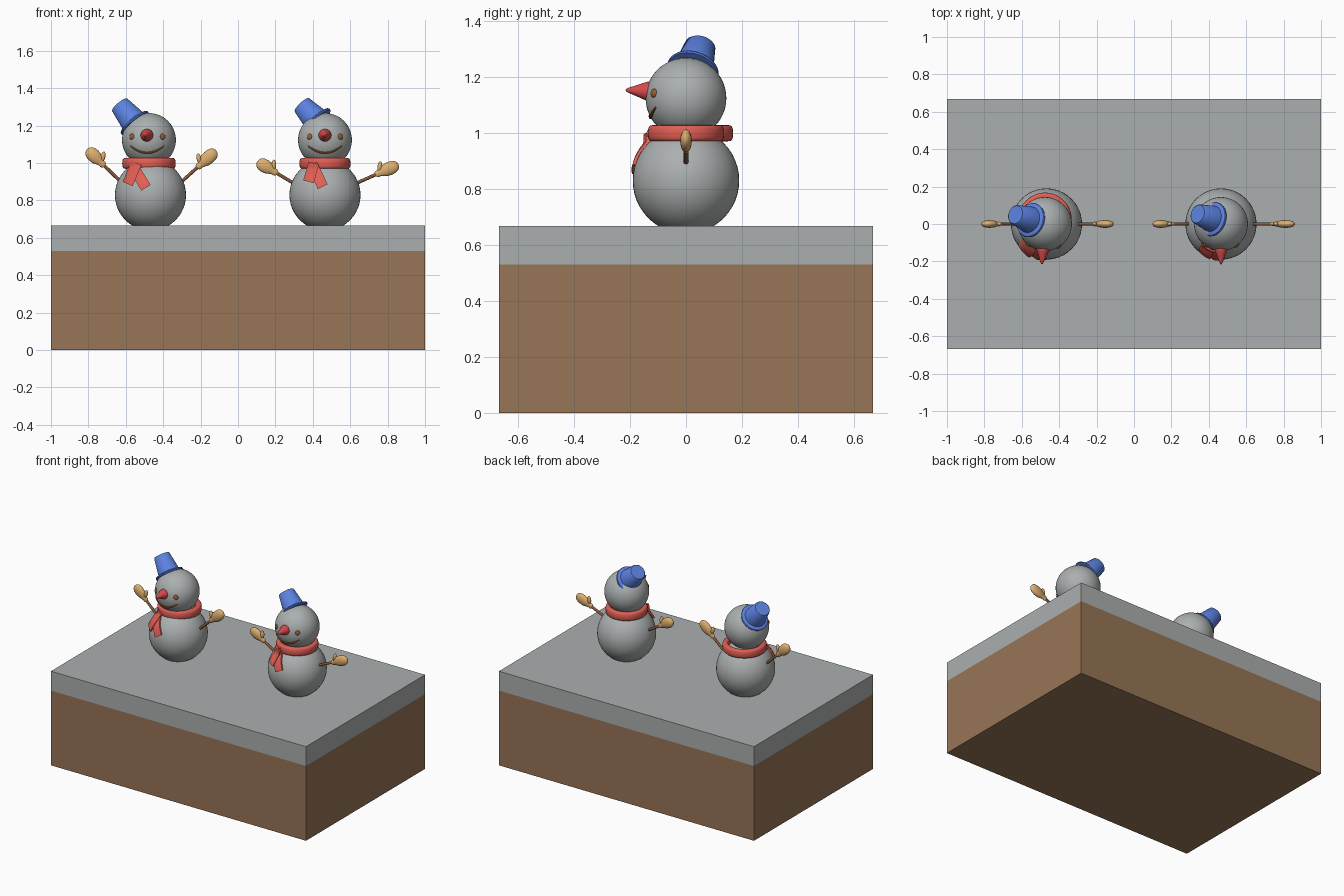
import bpy, bmesh, math
from mathutils import Vector, Matrix

if "Cube" in bpy.data.objects:
    bpy.data.objects.remove(bpy.data.objects["Cube"])


def material(name, rgb):
    m = bpy.data.materials.new(name)
    m.diffuse_color = (*rgb, 1)
    m.use_nodes = True
    m.node_tree.nodes["Principled BSDF"].inputs["Base Color"].default_value = m.diffuse_color
    return m


SNOW = material("snow", (0.41, 0.43, 0.43))
EARTH = material("earth_brown", (0.31, 0.178, 0.093))
BLUE = material("hat_blue", (0.107, 0.223, 0.75))
RED = material("scarf_red", (0.75, 0.114, 0.091))
CARROT = material("nose_red", (0.68, 0.07, 0.07))
TAN = material("mitten_tan", (0.73, 0.43, 0.162))
TWIG = material("twig_brown", (0.24, 0.102, 0.048))
FACE = material("face_brown", (0.3, 0.114, 0.038))


def add(name, bm, mat, smooth=40):
    bmesh.ops.recalc_face_normals(bm, faces=bm.faces)
    me = bpy.data.meshes.new(name)
    bm.to_mesh(me)
    bm.free()
    me.materials.append(mat)
    if smooth:
        me.shade_smooth()
        me.set_sharp_from_angle(angle=math.radians(smooth))
    ob = bpy.data.objects.new(name, me)
    bpy.context.collection.objects.link(ob)
    return ob


def along(pos, direction):
    # frame with local Z along direction and local Y towards world up
    return Matrix.Translation(pos) @ Vector(direction).to_track_quat('Z', 'Y').to_matrix().to_4x4()


def ball(name, pos, r, mat, scale=(1, 1, 1), direction=(0, 0, 1), segs=48):
    bm = bmesh.new()
    bmesh.ops.create_uvsphere(bm, u_segments=segs, v_segments=segs // 2, radius=r,
                              matrix=along(pos, direction) @ Matrix.Diagonal((*scale, 1)))
    return add(name, bm, mat)


def lathe(name, profile, frame, mat, closed=False, squash=1.0, segs=40):
    # revolve (radius, height) points round the frame's Z axis
    bm = bmesh.new()
    rings = []
    for r, h in profile:
        rings.append([bm.verts.new(frame @ Vector((squash * r * math.cos(a), r * math.sin(a), h)))
                      for a in (2 * math.pi * i / segs for i in range(segs))])
    pairs = list(zip(rings, rings[1:])) + ([(rings[-1], rings[0])] if closed else [])
    for a, b in pairs:
        for i in range(segs):
            j = (i + 1) % segs
            bm.faces.new((a[i], a[j], b[j], b[i]))
    if not closed:
        bm.faces.new(rings[0])
        bm.faces.new(rings[-1])
    return add(name, bm, mat)


# ground block: earth below, snow layer above
bm = bmesh.new()
bmesh.ops.create_cube(bm, size=1, matrix=Matrix.Translation((0, 0, 0.3335)) @ Matrix.Diagonal((2, 1.334, 0.667, 1)))
bmesh.ops.bisect_plane(bm, geom=bm.verts[:] + bm.edges[:] + bm.faces[:], plane_co=(0, 0, 0.53), plane_no=(0, 0, 1))
base = add("ground_block", bm, EARTH, smooth=0)
base.data.materials.append(SNOW)
for p in base.data.polygons:
    p.material_index = 1 if p.center.z > 0.53 else 0


def scarf_tail(name, body, ring, start, end, lift):
    # strip hanging from the scarf ring and lying on the body
    a, b = Vector(start), Vector(end)
    side = Vector((-(b - a).y, (b - a).x)).normalized() * 0.029
    rows, cols = 10, 5
    bm = bmesh.new()
    layers = []
    for depth in (0.0, 0.02):
        grid = []
        for i in range(rows):
            line = []
            for j in range(cols):
                p = a.lerp(b, i / (rows - 1)) + side * (2 * j / (cols - 1) - 1)
                dz = p.y - (body.z)
                y = -math.sqrt(max(0.196 ** 2 - p.x ** 2 - dz ** 2, 0))
                y = min(y, ring.y - math.sqrt(max(0.142 ** 2 - p.x ** 2, 0)))
                line.append(bm.verts.new((body.x + p.x, y - lift + depth, p.y)))
            grid.append(line)
        layers.append(grid)
    for g in layers:
        for i in range(rows - 1):
            for j in range(cols - 1):
                bm.faces.new((g[i][j], g[i][j + 1], g[i + 1][j + 1], g[i + 1][j]))
    f, k = layers
    rim = [(i, 0) for i in range(rows)] + [(rows - 1, j) for j in range(1, cols)]
    rim += [(i, cols - 1) for i in range(rows - 2, -1, -1)] + [(0, j) for j in range(cols - 2, 0, -1)]
    for (i, j), (m, n) in zip(rim, rim[1:] + rim[:1]):
        bm.faces.new((f[i][j], f[m][n], k[m][n], k[i][j]))
    add(name, bm, RED)


def arm(tag, body, start, angle, sign, stick, reach):
    d = Vector((sign * math.cos(angle), 0, math.sin(angle)))
    s = Vector((body.x + sign * start[0], 0, start[1]))
    lathe(tag + "_arm", [(0.009, -0.04), (0.009, stick + 0.03)], along(s, d), TWIG, segs=12)
    # mitten with narrow cuff and upward thumb
    fr = along(s + d * stick, d)
    L = reach - stick
    prof = [(0.014, 0), (0.019, 0.01), (0.018, 0.02), (0.024, 0.036), (0.033, 0.055), (0.036, 0.08 * L / 0.13),
            (0.034, 0.1 * L / 0.13), (0.027, 0.117 * L / 0.13), (0.015, 0.127 * L / 0.13), (0.003, L)]
    lathe(tag + "_mitten", prof, fr, TAN, squash=0.58, segs=24)
    t0, t1 = Vector((0, 0.008, 0.025)), Vector((0, 0.052, 0.052))
    axis = fr.to_3x3() @ (t1 - t0)
    ball(tag + "_thumb", fr @ ((t0 + t1) / 2), 0.028, TAN, (0.45, 0.45, 1), axis, segs=20)


def snowman(tag, x, head_x, turn, brim, top, ring, ring_r, tails, arms):
    body = Vector((x, 0, 0.829))
    head = Vector((head_x, 0, 1.123))
    ball(tag + "_body", body, 0.19, SNOW)
    ball(tag + "_head", head, 0.144, SNOW)
    face = Matrix.Translation(head) @ Matrix.Rotation(turn, 4, 'Z')

    # eyes, nose and smile
    for s in (-1, 1):
        n = Vector((s * 0.083, -0.115, 0.018))
        ball(tag + "_eye", face @ n, 0.016, FACE, (1, 1, 0.5), face.to_3x3() @ n, segs=20)
    lathe(tag + "_nose", [(0.022, 0.115), (0.032, 0.128), (0.034, 0.138), (0.030, 0.15), (0.019, 0.178),
                          (0.010, 0.203), (0.005, 0.213), (0.001, 0.216)],
          along(face @ Vector((0, 0, 0.018)), face.to_3x3() @ Vector((0, -1, 0.05))), CARROT, segs=28)
    bm = bmesh.new()
    loops = []
    for i in range(25):
        t = i / 12 - 1
        px, pz = 0.09 * t, -0.069 + 0.037 * t * t
        c = Vector((px, -math.sqrt(0.144 ** 2 - px * px - pz * pz), pz))
        out = c.normalized()
        tan = Vector((1, 0.78 * t, 0.82 * t)).normalized()
        up = out.cross(tan).normalized()
        r = 0.0065 * (1 - 0.5 * t ** 4)
        loops.append([bm.verts.new(face @ (c + r * (out * math.cos(a) + up * math.sin(a))))
                      for a in (k * math.pi / 4 for k in range(8))])
    for p, q in zip(loops, loops[1:]):
        for k in range(8):
            bm.faces.new((p[k], p[(k + 1) % 8], q[(k + 1) % 8], q[k]))
    bm.faces.new(loops[0])
    bm.faces.new(loops[-1])
    add(tag + "_smile", bm, FACE)

    # bucket hat
    v = Vector(top) - Vector(brim)
    h = v.length
    lathe(tag + "_hat", [(0.072, -0.012), (0.092, -0.012), (0.094, -0.006), (0.091, 0.0), (0.071, 0.006),
                         (0.053, h - 0.004), (0.049, h)], along(brim, v), BLUE)

    # scarf ring and hanging ends
    sec = []
    for i in range(16):
        a = 2 * math.pi * i / 16
        c, s = math.cos(a), math.sin(a)
        sec.append((ring_r - 0.02 + 0.02 * math.copysign(abs(c) ** 0.6, c), 0.029 * math.copysign(abs(s) ** 0.7, s)))
    lathe(tag + "_scarf", sec, Matrix.Translation(ring), RED, closed=True, segs=48)
    for i, (a, b) in enumerate(tails):
        scarf_tail(tag + "_scarf_end", body, ring, a, b, 0.004 + 0.010 * i)

    for s, (start, deg, stick, reach) in zip((-1, 1), arms):
        arm(tag + ("_left" if s < 0 else "_right"), body, start, math.radians(deg), s, stick, reach)


snowman("left_snowman", -0.468, -0.476, math.radians(-4.5),
        (-0.556, 0.022, 1.219), (-0.634, 0.05, 1.313), Vector((-0.476, 0.025, 0.998)), 0.143,
        [((-0.102, 0.995), (-0.024, 0.868)), ((-0.075, 1.0), (-0.122, 0.888))],
        [((0.168, 0.909), 44, 0.11, 0.237), ((0.176, 0.909), 42, 0.10, 0.236)])
snowman("right_snowman", 0.465, 0.465, 0.0,
        (0.418, 0.027, 1.229), (0.34, 0.054, 1.312), Vector((0.465, 0.0, 0.998)), 0.136,
        [((-0.07, 0.995), (-0.012, 0.874)), ((-0.06, 1.0), (-0.088, 0.9))],
        [((0.17, 0.893), 31, 0.10, 0.224), ((0.17, 0.893), 24, 0.11, 0.244)])
